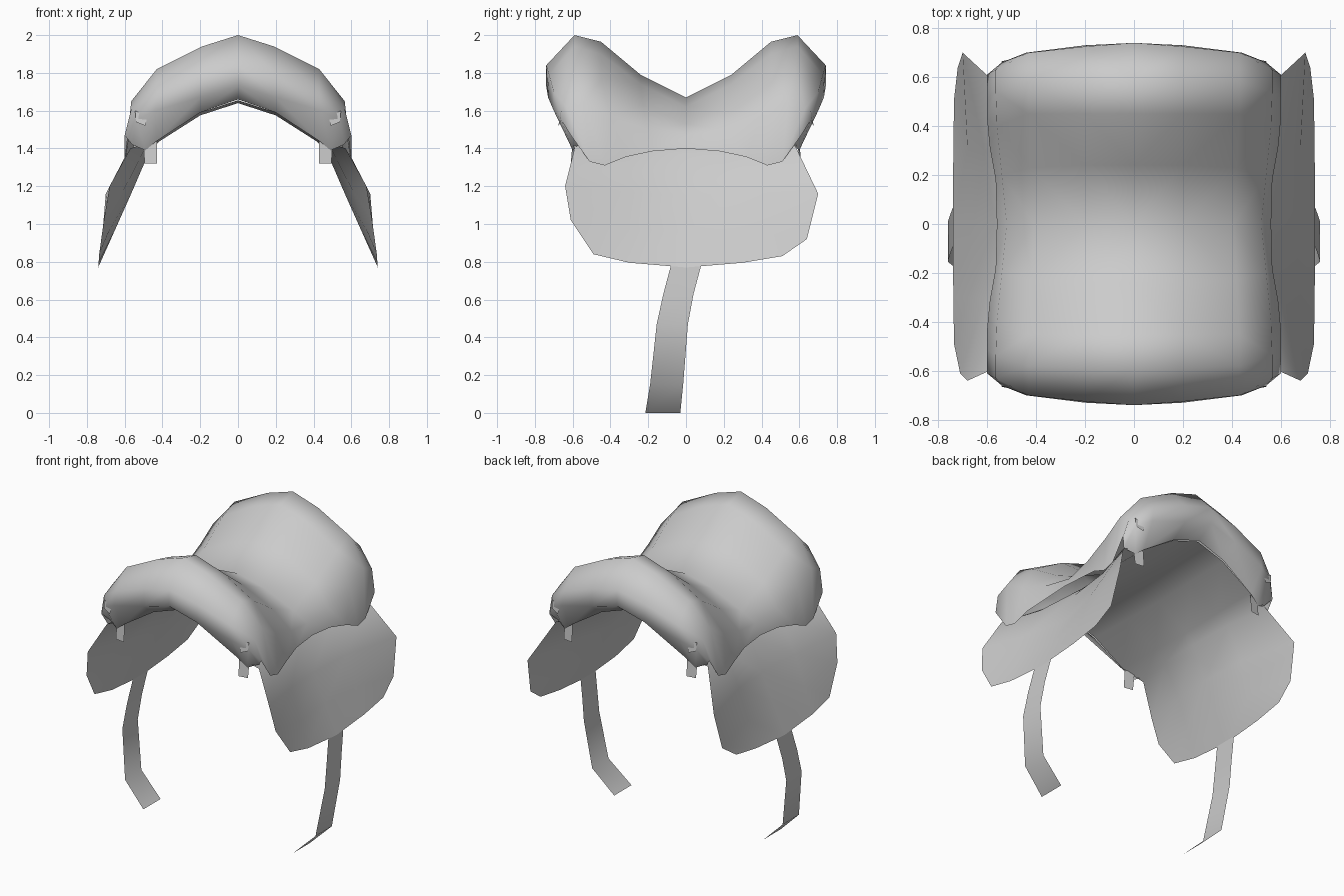
import bpy


def sheet(name, rows, mirror_y=False, flip=False):
    """Skin a grid of points into a smooth sheet and mirror it."""
    n = len(rows[0])
    verts = [p for row in rows for p in row]
    faces = []
    for i in range(len(rows) - 1):
        for j in range(n - 1):
            a = i * n + j
            f = (a, a + 1, a + n + 1, a + n)
            faces.append(f[::-1] if flip else f)
    me = bpy.data.meshes.new(name)
    me.from_pydata(verts, [], faces)
    for p in me.polygons:
        p.use_smooth = True
    ob = bpy.data.objects.new(name, me)
    bpy.context.collection.objects.link(ob)
    m = ob.modifiers.new("mirror", 'MIRROR')
    m.use_axis = (True, mirror_y, False)
    m.merge_threshold = 0.001
    return ob


# Seat: one quarter, lengthwise (y, z) profiles at growing distance from centre
seat_x = [
    [0, 0, 0, 0, 0, 0, 0],
    [.2, .2, .2, .19, .2, .2, .2],
    [.41, .42, .43, .43, .43, .44, .43],
    [.52, .54, .56, .565, .565, .54, .49],
    [.56, .565, .59, .6, .6, .6, .56],
]
seat_yz = [
    [(0, 1.67), (.24, 1.79), (.45, 1.965), (.59, 2.0), (.74, 1.84), (.74, 1.73), (.62, 1.66)],
    [(0, 1.62), (.24, 1.74), (.45, 1.90), (.59, 1.94), (.725, 1.79), (.73, 1.67), (.62, 1.59)],
    [(0, 1.53), (.23, 1.63), (.45, 1.77), (.58, 1.82), (.70, 1.70), (.70, 1.60), (.61, 1.44)],
    [(0, 1.47), (.20, 1.50), (.40, 1.57), (.54, 1.65), (.63, 1.61), (.66, 1.55), (.60, 1.39)],
    [(0, 1.40), (.18, 1.385), (.32, 1.355), (.43, 1.31), (.51, 1.33), (.61, 1.47), (.57, 1.42)],
]
sheet("seat", [[(seat_x[c][r], *seat_yz[c][r]) for c in range(5)] for r in range(7)],
      mirror_y=True)

# Blanket with side flaps: rows run from the ridge under the seat to the hem
arch = [[(x, y, z + abs(y) * .025) for y in (-.61, -.3, 0, .3, .61)]
        for x, z in ((0, 1.64), (.2, 1.575), (.42, 1.435))]
sheet("blanket_flap", arch + [
    [(.57, -.59, 1.40), (.50, -.3, 1.385), (.475, 0, 1.37), (.50, .3, 1.385), (.57, .58, 1.41)],
    [(.68, -.64, 1.20), (.61, -.3, 1.17), (.57, 0, 1.15), (.61, .3, 1.17), (.70, .70, 1.16)],
    [(.71, -.61, 1.02), (.68, -.3, .97), (.655, 0, .96), (.68, .3, .97), (.72, .64, .92)],
    [(.735, -.49, .84), (.738, -.3, .795), (.74, 0, .77), (.738, .3, .795), (.735, .51, .83)],
], flip=True)

# Hanging straps: x, front y, back y, z down the strap
path = [(.735, -.08, .08, .78), (.75, -.12, .04, .63), (.76, -.155, .01, .47),
        (.715, -.19, -.015, .15), (.56, -.215, -.03, 0)]
sheet("hanging_strap", [[(x, a, z), (x, b, z)] for x, a, b, z in path], flip=True)

# Small tabs at the four seat corners
sheet("corner_tab", [[(.43, .60, 1.44), (.43, .61, 1.32)],
                     [(.50, .59, 1.44), (.495, .60, 1.32)]], mirror_y=True)
sheet("corner_buckle", [[(.48, .67, 1.57), (.49, .675, 1.52)],
                        [(.545, .66, 1.60), (.54, .665, 1.54)]], mirror_y=True)
